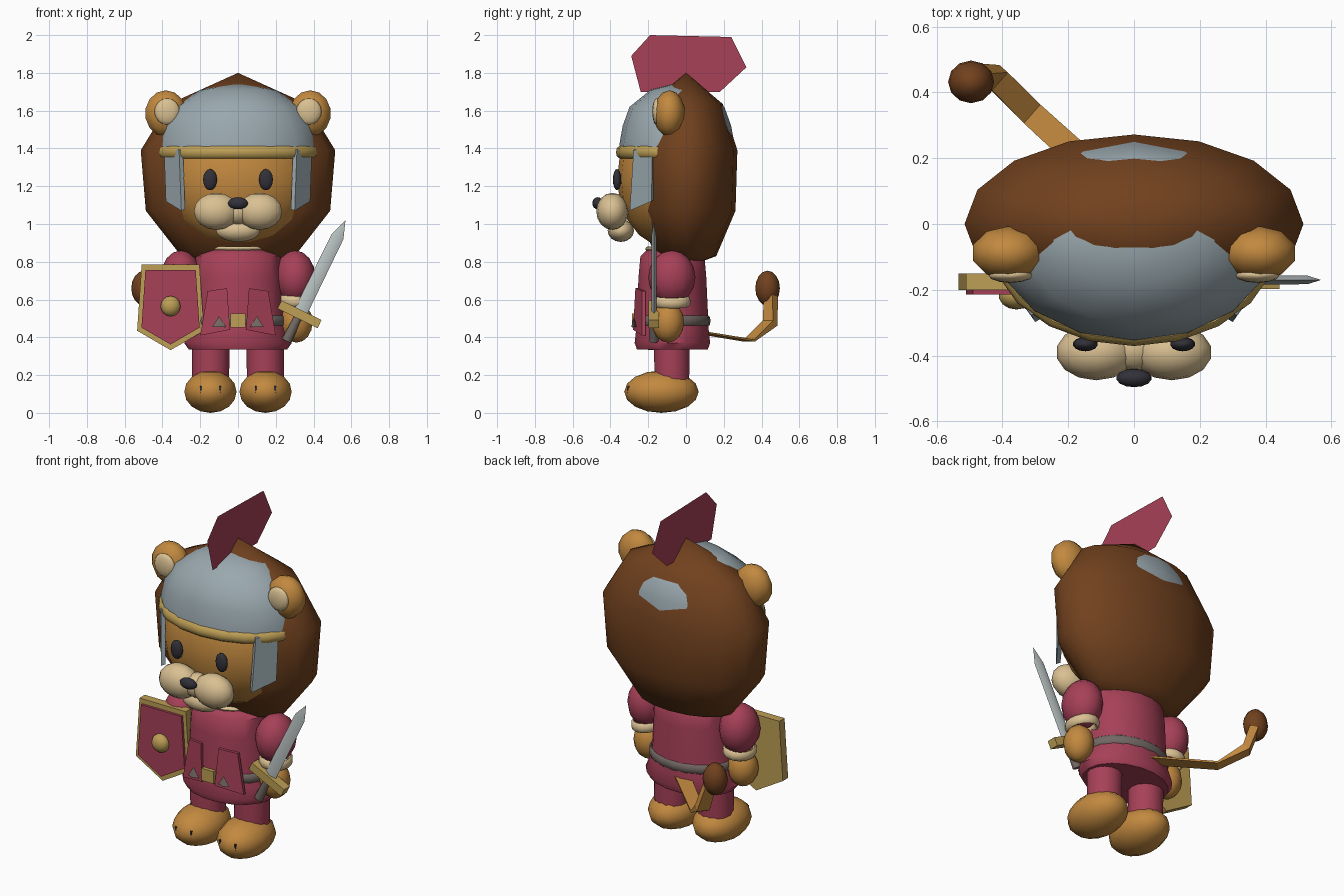
import bpy, bmesh, math
from mathutils import Vector, Matrix

if "Cube" in bpy.data.objects:
    bpy.data.objects.remove(bpy.data.objects["Cube"])


def mat(name, r, g, b):
    m = bpy.data.materials.new(name)
    m.diffuse_color = (r, g, b, 1)
    m.use_nodes = True
    m.node_tree.nodes["Principled BSDF"].inputs["Base Color"].default_value = m.diffuse_color
    return m


RED = mat("crimson cloth", .385, .052, .096)
FUR = mat("golden fur", .54, .25, .05)
BROWN = mat("mane brown", .165, .053, .013)
STEEL = mat("helmet steel", .32, .39, .42)
CREAM = mat("cream", .70, .53, .29)
GOLD = mat("brass", .51, .345, .092)
DARK = mat("near black", .032, .03, .04)
LEATHER = mat("grey leather", .17, .14, .125)
BLADE = mat("blade metal", .48, .53, .53)


def finish(name, bm, material, smooth=True):
    bmesh.ops.recalc_face_normals(bm, faces=bm.faces)
    me = bpy.data.meshes.new(name)
    bm.to_mesh(me)
    bm.free()
    me.materials.append(material)
    for p in me.polygons:
        p.use_smooth = smooth
    ob = bpy.data.objects.new(name, me)
    bpy.context.collection.objects.link(ob)
    return ob


def ball(name, c, r, material, seg=14, rings=8, rot=None):
    bm = bmesh.new()
    bmesh.ops.create_uvsphere(bm, u_segments=seg, v_segments=rings, radius=1)
    m = Matrix.Translation(c) @ (rot or Matrix()) @ Matrix.Diagonal((*r, 1))
    bmesh.ops.transform(bm, matrix=m, verts=bm.verts)
    return finish(name, bm, material)


def lathe(name, c, profile, material, seg=16, closed=False, rot=None):
    """Elliptical rings from (rx, ry, z); zero radius gives a pole, open ends get capped."""
    bm = bmesh.new()
    rings = []
    for rx, ry, z in profile:
        n = 1 if rx == 0 else seg
        rings.append([bm.verts.new((rx * math.cos(math.tau * i / seg),
                                    ry * math.sin(math.tau * i / seg), z)) for i in range(n)])
    pairs = list(zip(rings, rings[1:])) + ([(rings[-1], rings[0])] if closed else [])
    for a, b in pairs:
        for i in range(seg):
            j = (i + 1) % seg
            q = [a[i % len(a)], a[j % len(a)], b[j % len(b)], b[i % len(b)]]
            bm.faces.new(list(dict.fromkeys(q)))
    if not closed:
        for r in (rings[0], rings[-1]):
            if len(r) > 1:
                bm.faces.new(r)
    bmesh.ops.transform(bm, matrix=Matrix.Translation(c) @ (rot or Matrix()), verts=bm.verts)
    ob = finish(name, bm, material)
    bpy.context.view_layer.objects.active = ob
    ob.select_set(True)
    bpy.ops.object.shade_smooth_by_angle(angle=math.radians(50))
    ob.select_set(False)
    return ob


def band(name, c, rx, ry, h, t, material, seg=20, rot=None):
    pts = [(rx + t * math.cos(a), ry + t * math.cos(a), h * math.sin(a))
           for a in [math.tau * k / 8 for k in range(8)]]
    return lathe(name, c, pts, material, seg, True, rot)


def slab(name, pts, depth, material):
    """Flat polygon of 3D points, extruded along the vector depth."""
    bm = bmesh.new()
    f = bm.faces.new([bm.verts.new(p) for p in pts])
    if depth:
        out = bmesh.ops.extrude_face_region(bm, geom=[f], use_keep_orig=True)
        vs = [g for g in out["geom"] if isinstance(g, bmesh.types.BMVert)]
        bmesh.ops.translate(bm, vec=depth, verts=vs)
    return finish(name, bm, material, False)


# Mane, head and helmet
lathe("mane", (0, 0, 0), [(0, 0, 1.80), (.365, .195, 1.635), (.515, .272, 1.39), (.488, .262, 1.07),
                          (.30, .16, .83), (0, 0, .77)], BROWN)
ball("head", (0, -.08, 1.24), (.40, .285, .37), FUR, 16, 10)
lathe("helmet_dome", (0, -.048, 0), [(.43, .308, 1.37), (.427, .305, 1.42), (.405, .287, 1.52),
                                     (.34, .251, 1.62), (.20, .14, 1.71), (0, 0, 1.745)], STEEL)
band("helmet_brim", (0, -.055, 1.38), .42, .298, .032, .018, GOLD)
slab("helmet_crest", [(0, -.29, 1.89), (0, -.19, 2), (0, .24, 1.99), (0, .32, 1.83),
                      (0, .18, 1.70), (0, -.24, 1.70)], None, RED)

# Mirrored head parts
for s, side in ((-1, "left"), (1, "right")):
    slab(side + "_cheek_guard", [(s * .292, -.265, 1.40), (s * .372, -.165, 1.41),
                                 (s * .362, -.17, 1.13), (s * .28, -.285, 1.08)],
         (s * .02, -.013, -.01), STEEL)
    ball(side + "_ear", (s * .382, -.088, 1.585), (.115, .083, .123), FUR, 10, 7)
    ball(side + "_inner_ear", (s * .375, -.155, 1.595), (.068, .024, .07), CREAM, 12, 8)
    ball(side + "_eye", (s * .148, -.365, 1.235), (.038, .022, .056), DARK)
    ball(side + "_muzzle", (s * .115, -.39, 1.067), (.122, .085, .098), CREAM)
ball("muzzle_bridge", (0, -.38, 1.067), (.08, .07, .07), CREAM)
ball("chin", (0, -.345, .965), (.12, .07, .06), CREAM)
ball("nose", (0, -.468, 1.11), (.054, .028, .032), DARK)

# Tunic, collar and belt
lathe("tunic", (0, -.072, 0), [(.26, .19, .335), (.285, .203, .37), (.255, .195, .44), (.24, .19, .55),
                               (.235, .182, .72), (.225, .172, .83), (.15, .13, .87)], RED, 18)
band("collar", (0, -.075, .868), .145, .125, .014, .016, CREAM)
band("belt", (0, -.072, .487), .248, .190, .028, .012, LEATHER)
slab("buckle", [(-.04, -.265, .452), (.04, -.265, .452), (.04, -.265, .525), (-.04, -.265, .525)],
     (0, -.022, 0), GOLD)

# Mirrored body parts
for s, side in ((-1, "left"), (1, "right")):
    slab(side + "_tunic_flap", [(s * .058, -.25, .66), (s * .16, -.215, .645),
                                (s * .20, -.215, .41), (s * .042, -.262, .44)], (0, -.018, 0), RED)
    lathe(side + "_stud", (s * .10, -.276, 0), [(.036, .014, .455), (0, 0, .512)], LEATHER, 4)
    lathe(side + "_leg", (s * .145, -.075, 0), [(.098, .094, .16), (.10, .097, .38)], RED, 14)
    ball(side + "_foot", (s * .146, -.13, .112), (.142, .197, .112), FUR, 14, 8)
    for dx in (-.05, .05):
        slab(side + "_toe_line", [(s * .146 + dx - .005, -.285, .105), (s * .146 + dx + .005, -.285, .105),
                                  (s * .146 + dx + .005, -.285, .142), (s * .146 + dx - .005, -.285, .142)],
             (0, -.024, 0), DARK)
    ball(side + "_sleeve", (s * .302, -.075, .718), (.108, .125, .142), RED, 12, 8)
    tilt = Matrix.Rotation(s * .12, 4, 'Y')
    band(side + "_cuff", (s * .302, -.075, .59), .076, .088, .028, .014, CREAM, 14, tilt)
    ball(side + "_hand", (s * .31, -.095, .48), (.085, .085, .108), FUR, 12, 8)

# Shield
CX = -.357


def shield_outline(k, y):
    half = [(.153, .785), (.177, .435)]
    pts = [(-a, z) for a, z in half] + [(0, .332)] + [(a, z) for a, z in half[::-1]]
    return [(CX + a * k, y, .565 + (z - .565) * k) for a, z in pts]


slab("shield_frame", shield_outline(1, -.15), (0, -.05, 0), GOLD)
slab("shield_face", shield_outline(.87, -.195), (0, -.02, 0), RED)
ball("shield_boss", (CX, -.218, .565), (.054, .042, .054), GOLD)

# Sword, modelled upright then tilted
lean = Matrix.Rotation(math.atan2(.23, .47), 4, 'Y')
hilt = (.325, -.17, .52)
lathe("sword_blade", hilt, [(.036, .014, 0), (.034, .013, .46), (0, 0, .555)], BLADE, 4, rot=lean)
lathe("sword_grip", hilt, [(.027, .024, -.155), (.022, .02, 0)], LEATHER, 8, rot=lean)
slab("sword_guard", [lean @ Vector((x, .028, z)) + Vector(hilt) for x, z in
                     ((-.118, -.022), (.118, -.022), (.118, .026), (-.118, .026))],
     (0, -.056, 0), GOLD)

# Tail: flat strap swept along a bent path, with a tuft
path = [Vector(p) for p in ((-.03, .08, .425), (-.31, .335, .383), (-.42, .445, .475), (-.47, .45, .62))]
across = Vector((.66, .75, 0))
bm = bmesh.new()
prev = None
for i, p in enumerate(path):
    t = (path[min(i + 1, 3)] - path[max(i - 1, 0)]).normalized()
    up = t.cross(across).normalized()
    w, h = (.042, .038, .036, .03)[i], (.005, .006, .022, .024)[i]
    ring = [bm.verts.new(p + across * (a * w) + up * (b * h))
            for a, b in ((-1, -1), (1, -1), (1, 1), (-1, 1))]
    if prev:
        for k in range(4):
            bm.faces.new((prev[k], prev[(k + 1) % 4], ring[(k + 1) % 4], ring[k]))
    if i in (0, 3):
        bm.faces.new(ring)
    prev = ring
finish("tail", bm, FUR, False)
ball("tail_tuft", (-.495, .432, .66), (.07, .065, .093), BROWN, 12, 8)
